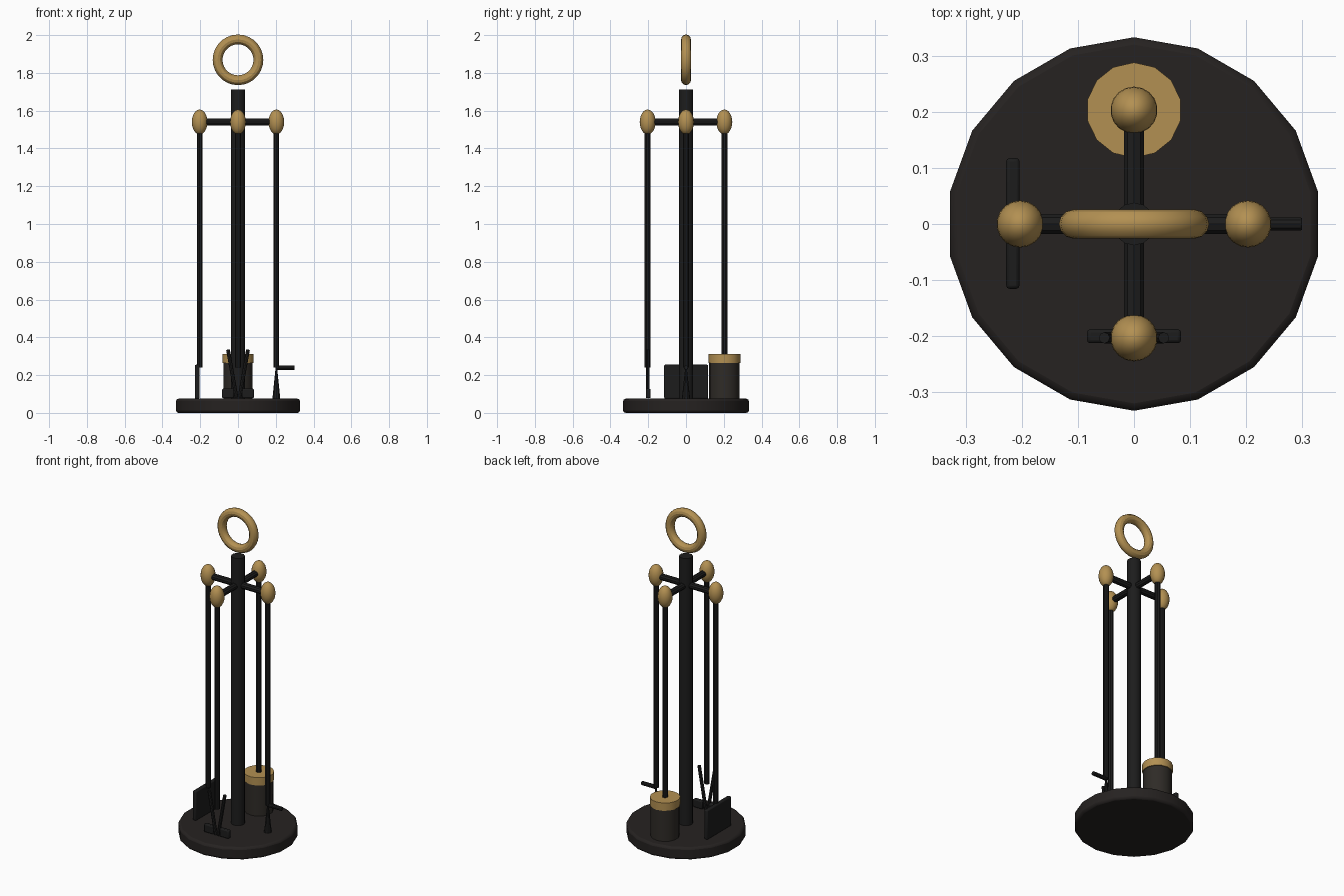
import bpy, math
from mathutils import Vector

if "Cube" in bpy.data.objects:
    bpy.data.objects.remove(bpy.data.objects["Cube"])


def material(name, rgb):
    m = bpy.data.materials.new(name)
    m.diffuse_color = (*rgb, 1)
    m.use_nodes = True
    m.node_tree.nodes["Principled BSDF"].inputs["Base Color"].default_value = m.diffuse_color
    return m


IRON = material("black_iron", (0.012, 0.012, 0.012))
BASE = material("base_iron", (0.019, 0.016, 0.015))
BRASS = material("brass", (0.45, 0.28, 0.085))
BRISTLE = material("bristle", (0.028, 0.024, 0.02))


def finish(name, mat, bevel=0, segments=2):
    o = bpy.context.object
    o.name = name
    o.data.materials.append(mat)
    bpy.ops.object.transform_apply(location=False, rotation=True, scale=True)
    if bevel:
        b = o.modifiers.new("bevel", "BEVEL")
        b.width, b.segments, b.limit_method = bevel, segments, "ANGLE"
        b.angle_limit = math.radians(40)
    bpy.ops.object.shade_smooth_by_angle(angle=math.radians(30))
    return o


def rod(name, p, q, r, mat, sides=12, bevel=0, r2=None):
    """Round bar (or cone when r2 is given) from p to q."""
    p, q = Vector(p), Vector(q)
    d = q - p
    bpy.ops.mesh.primitive_cone_add(
        vertices=sides, radius1=r, radius2=r if r2 is None else r2,
        depth=d.length, location=(p + q) / 2,
        rotation=d.to_track_quat("Z", "Y").to_euler())
    return finish(name, mat, bevel)


def box(name, loc, size, mat, bevel):
    bpy.ops.mesh.primitive_cube_add(size=1, location=loc)
    bpy.context.object.scale = size
    return finish(name, mat, bevel)


D = 0.203       # distance of each tool from the pole
TOP = 1.54      # height of the cross arms
FLOOR = 0.075   # top of the base

# Stand: base, pole, cross arms, carrying ring
rod("base", (0, 0, 0), (0, 0, FLOOR), 0.333, BASE, 18, 0.013)
rod("pole", (0, 0, 0.06), (0, 0, 1.713), 0.038, IRON, 14)
rod("arm_x", (-D, 0, TOP), (D, 0, TOP), 0.019, IRON, 10)
rod("arm_y", (0, -D, TOP), (0, D, TOP), 0.019, IRON, 10)
bpy.ops.mesh.primitive_torus_add(
    major_segments=28, minor_segments=12, major_radius=0.108, minor_radius=0.026,
    location=(0, 0, 1.869), rotation=(math.pi / 2, 0, 0))
finish("carrying_ring", BRASS)

# Four tool handles with brass knobs
for tool, x, y in (("shovel", -D, 0), ("poker", D, 0), ("tongs", 0, -D), ("brush", 0, D)):
    rod(tool + "_shaft", (x, y, 0.24), (x, y, TOP), 0.016, IRON, 10)
    bpy.ops.mesh.primitive_uv_sphere_add(segments=18, ring_count=12, radius=1, location=(x, y, TOP))
    bpy.context.object.scale = (0.042, 0.042, 0.066)
    finish(tool + "_knob", BRASS)

# Brush: bristles under a brass collar
rod("brush_bristles", (0, D, FLOOR), (0, D, 0.27), 0.08, BRISTLE, 14)
rod("brush_collar", (0, D, 0.265), (0, D, 0.313), 0.085, BRASS, 14)

# Shovel blade
box("shovel_blade", (-0.216, 0.001, 0.165), (0.024, 0.233, 0.18), IRON, 0.006)

# Poker: flared point and side hook
rod("poker_point", (D, 0, FLOOR), (D, 0, 0.25), 0.022, IRON, 10, r2=0.003)
rod("poker_hook", (D, 0, 0.24), (0.3, 0, 0.24), 0.012, IRON, 10, 0.003)

# Tongs: splayed legs and feet, one of each per side
for side, s in (("left", -1), ("right", 1)):
    rod("tongs_leg_" + side, (s * 0.008, -D, 0.08), (s * 0.053, -D, 0.335), 0.01, IRON, 8)
    box("tongs_foot_" + side, (s * 0.053, -D + 0.003, 0.103), (0.062, 0.025, 0.05), IRON, 0.006)
